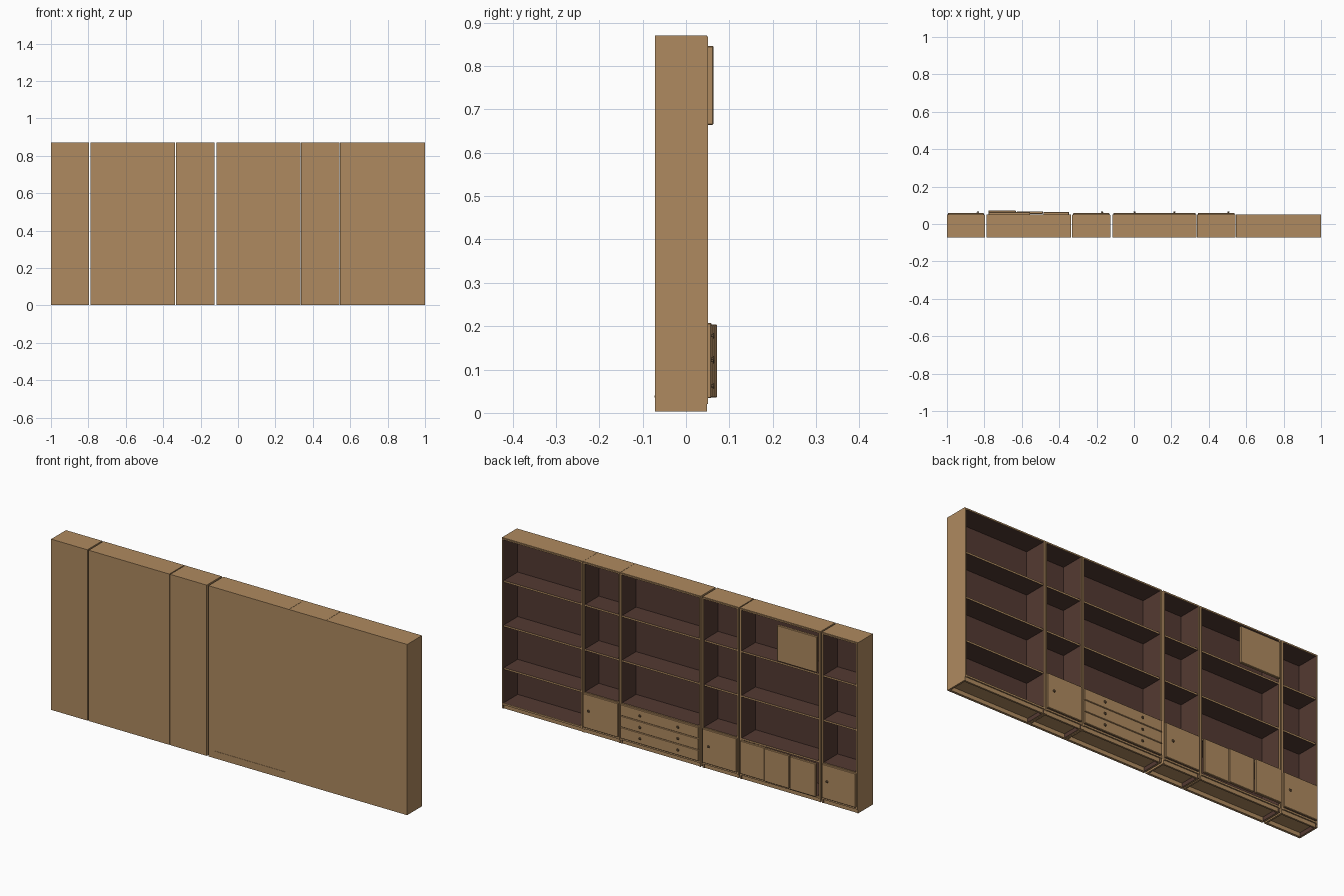
import bpy, bmesh, math
from mathutils import Matrix

if "Cube" in bpy.data.objects:
    bpy.data.objects.remove(bpy.data.objects["Cube"])


def material(name, rgb):
    m = bpy.data.materials.new(name)
    m.diffuse_color = (*rgb, 1)
    m.use_nodes = True
    m.node_tree.nodes["Principled BSDF"].inputs["Base Color"].default_value = m.diffuse_color
    return m


TAN = material("tan wood", (0.43, 0.255, 0.115))
DARK = material("dark brown lining", (0.088, 0.042, 0.032))
KNOB = material("knob brown", (0.13, 0.08, 0.04))

T = 0.009                    # board thickness
YB, YF = -0.071, 0.048       # back and open front of the cases
ZT, Z0 = 0.87, 0.032         # top of case, top of bottom board
SHELVES = (0.21, 0.427, 0.653)


def add_boxes(bm, x0, x1, y0, y1, z0, z1, dark=()):
    """Box whose faces pointing along any direction in 'dark' get the lining colour."""
    res = bmesh.ops.create_cube(bm, size=1)
    vs = res["verts"]
    for v in vs:
        v.co = ((x0 + x1) / 2 + v.co.x * (x1 - x0),
                (y0 + y1) / 2 + v.co.y * (y1 - y0),
                (z0 + z1) / 2 + v.co.z * (z1 - z0))
    for f in {f for v in vs for f in v.link_faces}:
        f.normal_update()
        for axis, sign in dark:
            if f.normal[axis] * sign > 0.9:
                f.material_index = 1


def finish(bm, name, mats):
    me = bpy.data.meshes.new(name)
    bm.to_mesh(me)
    bm.free()
    for m in mats:
        me.materials.append(m)
    ob = bpy.data.objects.new(name, me)
    bpy.context.collection.objects.link(ob)
    return ob


def case(name, x0, x1):
    """Open bookcase section with sides, back, shelves, plinth and front trim."""
    bm = bmesh.new()
    a, b = x0 + T, x1 - T
    add_boxes(bm, x0, a, YB, YF, 0.003, ZT, [(0, 1)])
    add_boxes(bm, b, x1, YB, YF, 0.003, ZT, [(0, -1)])
    add_boxes(bm, a, b, YB, YF, ZT - T, ZT, [(2, -1)])
    add_boxes(bm, a, b, YB, YB + 0.006, 0.003, ZT - T, [(1, 1)])
    add_boxes(bm, a, b, YB + 0.006, YF, Z0 - T, Z0, [(2, 1)])
    for z in SHELVES:
        add_boxes(bm, a, b, YB + 0.006, YF - 0.002, z - T, z, [(2, 1), (2, -1)])
    # plinth rails
    add_boxes(bm, a, b, YF - 0.012, YF - 0.003, 0.003, Z0 - T)
    add_boxes(bm, a, b, YB + 0.006, YB + 0.012, 0.003, Z0 - T)
    # thin raised trim around the opening
    e = 0.001
    for p, q in ((x0 + e, a - e), (b + e, x1 - e)):
        add_boxes(bm, p, q, YF, YF + 0.003, Z0 - 0.012, ZT - 0.002)
    add_boxes(bm, a - e, b + e, YF, YF + 0.003, ZT - T, ZT - 0.002)
    add_boxes(bm, a - e, b + e, YF, YF + 0.003, Z0 - T, Z0)
    finish(bm, name, (TAN, DARK))


def panel(name, x0, x1, z0, z1, y0=0.048, y1=0.059):
    """Door or drawer front with softened edges."""
    bm = bmesh.new()
    add_boxes(bm, x0, x1, y0, y1, z0, z1)
    ob = finish(bm, name, (TAN,))
    bv = ob.modifiers.new("soft_edge", "BEVEL")
    bv.width = 0.002
    bv.segments = 1


def knob(name, x, z, y=0.059):
    bm = bmesh.new()
    rot = Matrix.Rotation(-math.pi / 2, 4, "X")
    for r1, r2, d, off in ((0.003, 0.003, 0.003, 0.0015), (0.007, 0.005, 0.004, 0.005)):
        bmesh.ops.create_cone(bm, cap_ends=True, segments=12, radius1=r1, radius2=r2, depth=d,
                              matrix=Matrix.Translation((x, y + off, z)) @ rot)
    finish(bm, name, (KNOB,))


# six sections from one end to the other
for name, x0, x1 in (("narrow_case_end", -1.0, -0.797), ("wide_case_sliding", -0.789, -0.336),
                     ("narrow_case_middle", -0.331, -0.126), ("wide_case_drawers", -0.116, 0.335),
                     ("narrow_case_far", 0.336, 0.544), ("wide_case_open", 0.545, 1.0)):
    case(name, x0, x1)

# single doors on the narrow sections
for i, (x0, x1, kx) in enumerate(((-0.994, -0.803, -0.835), (-0.325, -0.132, -0.17),
                                  (0.342, 0.538, 0.505))):
    panel(f"cupboard_door_{i}", x0, x1, 0.034, 0.207)
    knob(f"door_knob_{i}", kx, 0.125)

# three drawers with two knobs each
for i in range(3):
    z = 0.034 + i * 0.058
    panel(f"drawer_front_{i}", -0.11, 0.329, z, z + 0.0565)
    for kx in (0.003, 0.216):
        knob(f"drawer_knob_{i}", kx, z + 0.028)

# three stepped sliding panels
for i, (x0, x1) in enumerate(((-0.485, -0.347), (-0.625, -0.487), (-0.778, -0.632))):
    panel(f"sliding_panel_{i}", x0, x1, 0.036, 0.204, 0.05 + i * 0.004, 0.063 + i * 0.0045)

# upper flap door
panel("upper_door", -0.778, -0.555, 0.664, 0.846, 0.049, 0.063)

# thin rear reinforcement strip near the floor
bm = bmesh.new()
add_boxes(bm, -0.08, 0.32, -0.0725, YB, 0.036, 0.04)
finish(bm, "rear_strip", (TAN,))
